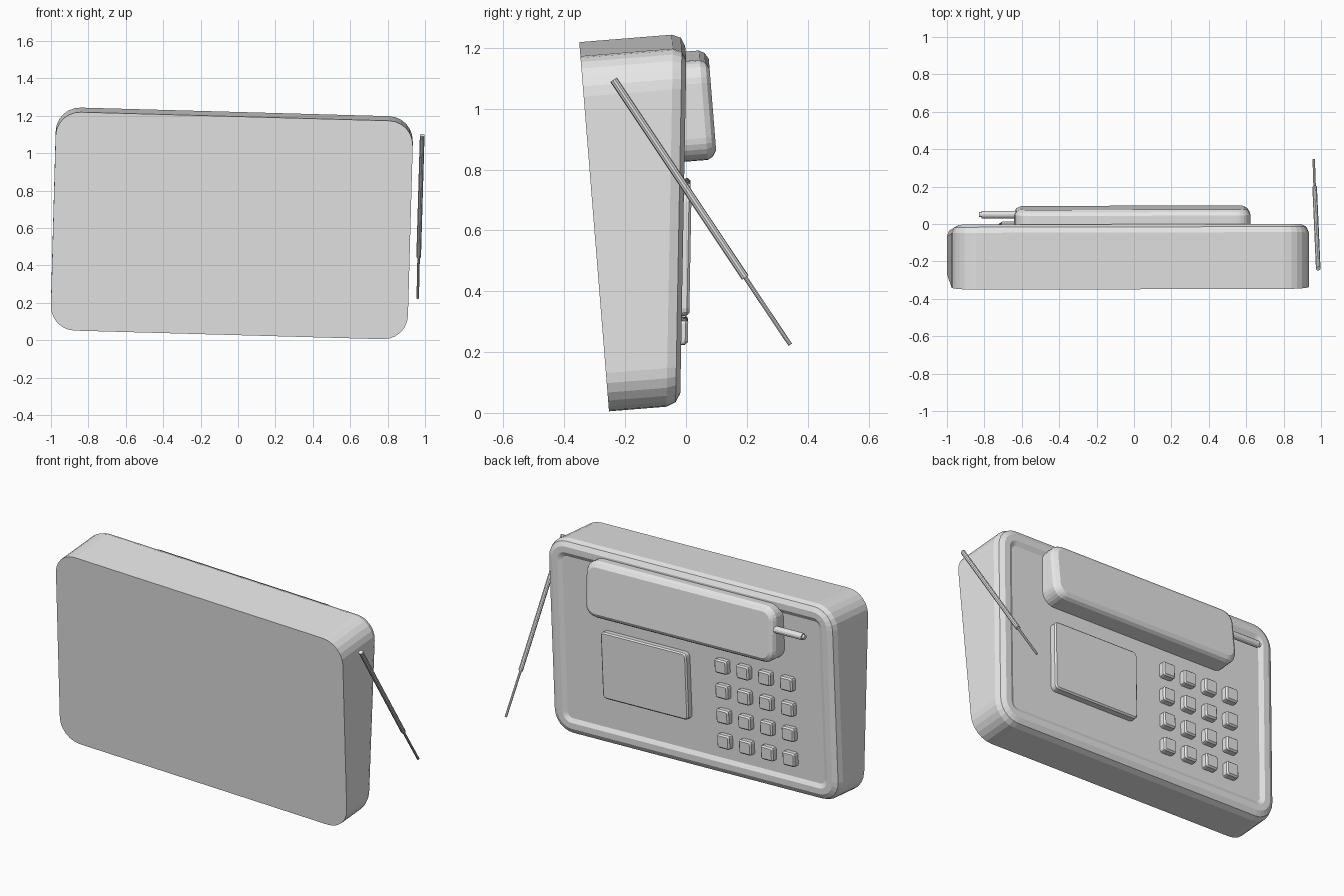
import bpy, bmesh, math
from mathutils import Matrix, Vector

cube = bpy.data.objects.get("Cube")
if cube:
    bpy.data.objects.remove(cube, do_unlink=True)

grey = bpy.data.materials.new("light_grey")
grey.use_nodes = True
grey.diffuse_color = (0.8, 0.8, 0.8, 1)
grey.node_tree.nodes["Principled BSDF"].inputs["Base Color"].default_value = (0.8, 0.8, 0.8, 1)

# Tilted frame of the case: x across, z up the face, y outward to the keypad side
FRAME = (Matrix.Translation((-0.033, -0.302, 0.612))
         @ Matrix.Rotation(math.radians(4.6), 4, 'X')
         @ Matrix.Rotation(math.radians(1.6), 4, 'Y'))


def face_depth(v):
    """Depth of the slanted keypad face at height v."""
    return 0.292 + 0.0985 * v


def finish(name, bm, matrix):
    bmesh.ops.recalc_face_normals(bm, faces=bm.faces)
    mesh = bpy.data.meshes.new(name)
    bm.to_mesh(mesh)
    bm.free()
    mesh.materials.append(grey)
    obj = bpy.data.objects.new(name, mesh)
    obj.matrix_world = matrix
    bpy.context.collection.objects.link(obj)
    return obj


def rounded_outline(cu, cv, hw, hh, r, segs):
    points = []
    for k, (sx, sz) in enumerate([(1, 1), (-1, 1), (-1, -1), (1, -1)]):
        for i in range(segs + 1):
            a = math.pi / 2 * (k + i / segs)
            points.append((cu + sx * (hw - r) + r * math.cos(a),
                           cv + sz * (hh - r) + r * math.sin(a)))
    return points


def slab(name, centre, half, radius, rings, segs=6):
    """Loft rounded rectangles; each ring is (inset, depth, follows the slanted face)."""
    bm = bmesh.new()
    loops = []
    for inset, depth, slanted in rings:
        outline = rounded_outline(*centre, half[0] - inset, half[1] - inset,
                                  max(radius - inset, 0.005), segs)
        loops.append([bm.verts.new((u, depth + (face_depth(v) if slanted else 0), v))
                      for u, v in outline])
    for low, high in zip(loops, loops[1:]):
        for i in range(len(low)):
            j = (i + 1) % len(low)
            bm.faces.new((low[i], low[j], high[j], high[i]))
    bm.faces.new(loops[0])
    bm.faces.new(loops[-1])
    return finish(name, bm, FRAME)


def rod(name, start, end, r, sides=10, matrix=Matrix()):
    a, b = Vector(start), Vector(end)
    bm = bmesh.new()
    bmesh.ops.create_cone(bm, cap_ends=True, segments=sides, radius1=r, radius2=r,
                          depth=(b - a).length)
    turn = (b - a).to_track_quat('Z', 'Y').to_matrix().to_4x4()
    bm.transform(Matrix.Translation((a + b) / 2) @ turn)
    return finish(name, bm, matrix)


# Case: bevelled wedge with a raised rim around a sunken panel
case = slab("case", (0, 0), (0.955, 0.586), 0.13,
            [(0, 0, False), (0, -0.045, True), (0.012, -0.015, True), (0.04, 0, True),
             (0.075, 0, True), (0.1, -0.014, True)])

# Round finger hollows under both ends of the handset
for side, label in ((1, "left"), (-1, "right")):
    u = 0.013 + side * 0.56
    cutter = rod("hollow_cutter_" + label, (u, 0.27, 0.37), (u, 0.5, 0.37), 0.15, 32, FRAME)
    cutter.hide_render = True
    cutter.hide_viewport = True
    cut = case.modifiers.new("hollow_" + label, 'BOOLEAN')
    cut.operation = 'DIFFERENCE'
    cut.solver = 'EXACT'
    cut.object = cutter

# Handset with its short aerial
slab("handset", (0.013, 0.37), (0.63, 0.165), 0.075,
     [(0, 0.275, False), (0, 0.39, False), (0.01, 0.408, False), (0.03, 0.42, False)])
rod("handset_aerial", (-0.6, 0.05, 1.065), (-0.815, 0.05, 1.071), 0.02, 12)
rod("handset_aerial_tip", (-0.815, 0.05, 1.071), (-0.83, 0.05, 1.071), 0.013, 12)

# Display
slab("display", (0.306, -0.1), (0.285, 0.2), 0.025,
     [(0, -0.03, True), (0, 0.018, True), (0.008, 0.026, True)], 3)

# Keypad
for row in range(4):
    for col in range(4):
        slab(f"key_{row + 1}_{col + 1}",
             (-0.423 + (1.5 - col) * 0.145, -0.15 + (1.5 - row) * 0.15), (0.041, 0.041), 0.012,
             [(0, -0.03, True), (0, 0.016, True), (0.008, 0.025, True)], 2)

# Telescopic aerial beside the case
rod("aerial_sleeve", (0.985, -0.238, 1.095), (0.966, 0.195, 0.445), 0.013)
rod("aerial_tip", (0.966, 0.19, 0.452), (0.961, 0.343, 0.224), 0.007)
